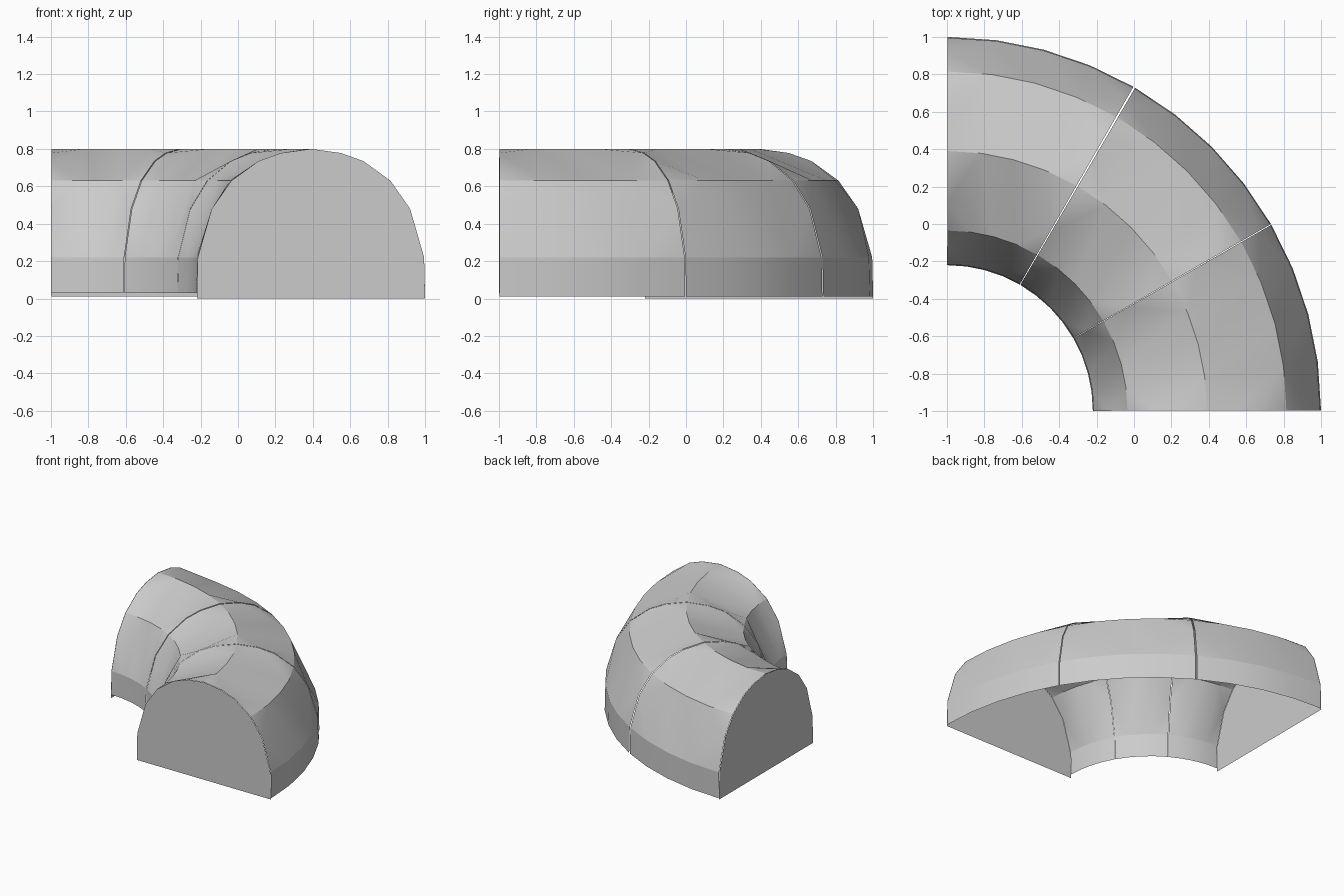
import bpy, bmesh
from math import radians, cos, sin

if "Cube" in bpy.data.objects:
    bpy.data.objects.remove(bpy.data.objects["Cube"])

grey = bpy.data.materials.new("light_grey")
grey.diffuse_color = (0.6, 0.6, 0.6, 1)
grey.use_nodes = True
grey.node_tree.nodes["Principled BSDF"].inputs["Base Color"].default_value = grey.diffuse_color

# Half cross-section: offset from the tunnel's centreline, height
MID = 1.39
HALF = [(0.61, 0.0), (0.605, 0.22), (0.53, 0.48), (0.425, 0.63),
        (0.28, 0.735), (0.16, 0.778), (0.0, 0.8)]
PROFILE = [(MID - d, z) for d, z in HALF] + [(MID + d, z) for d, z in HALF[-2::-1]]
ROWS = (0, 1, 3, 6, 9, 11, 12)   # profile points kept as panel creases


def point(r, z, deg):
    a = radians(deg)
    return (-1 + r * cos(a), -1 + r * sin(a), z)


def finish(bm, name):
    me = bpy.data.meshes.new(name)
    bm.to_mesh(me)
    bm.free()
    me.materials.append(grey)
    ob = bpy.data.objects.new(name, me)
    bpy.context.collection.objects.link(ob)


def segment(name, start, end, steps=4):
    """Open-bottomed arched shell: rounded end rings, flat panels between."""
    bm = bmesh.new()

    def face(*vs):
        bm.faces.new(vs).smooth = True

    rings = []
    for i in range(steps + 1):
        ring = {}
        for j, (r, z) in enumerate(PROFILE):
            if i in (0, steps) or j in ROWS:
                lift = {0: 0.03, 12: 0.01}.get(j, 0)   # walls stop just off the ground
                ring[j] = bm.verts.new(point(r, z + lift, start + (end - start) * i / steps))
        rings.append(ring)

    for a, b in zip(rings, rings[1:]):
        for lo, hi in zip(ROWS, ROWS[1:]):
            if hi - lo == 1 or len(a) == len(b):
                face(a[lo], a[hi], b[hi], b[lo])
                continue
            # fan from the rounded ring to the straight panel edge
            mid = (lo + hi) // 2
            first = len(a) > len(b)
            fine, flat = (a, b) if first else (b, a)
            tris = [(fine[j], fine[j + 1], flat[lo if j < mid else hi])
                    for j in range(lo, hi)]
            tris.append((fine[mid], flat[hi], flat[lo]))
            for t in tris:
                face(*(t if first else t[::-1]))
        for j in ROWS[1:-1]:
            bm.edges.get((a[j], b[j])).smooth = False
    finish(bm, name)


def end_cap(name, deg, flip):
    """Flat arched plate closing one end."""
    bm = bmesh.new()
    vs = [bm.verts.new(point(r, z, deg)) for r, z in PROFILE]
    bm.faces.new(vs[::-1] if flip else vs)
    finish(bm, name)


# Three shell segments with hairline gaps between them
segment("front_segment", 0.1, 29.85)
segment("middle_segment", 30.0, 59.8)
segment("rear_segment", 60.1, 89.9)

# End plates
end_cap("front_cap", 0, True)
end_cap("left_cap", 90, False)
